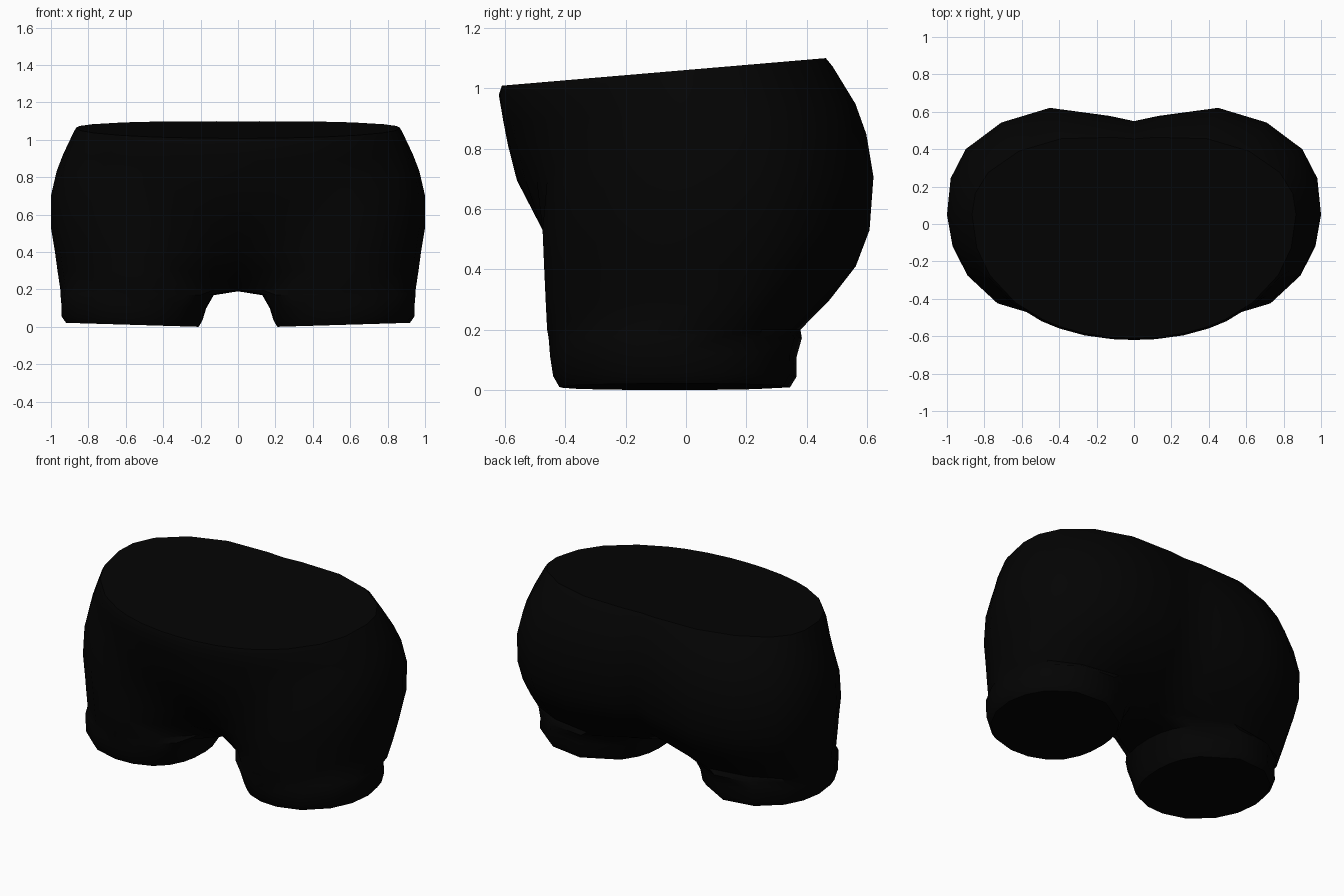
import bpy, bmesh, math

if "Cube" in bpy.data.objects:
    bpy.data.objects.remove(bpy.data.objects["Cube"])

INNER = 4     # spans across the inner thigh
# Columns from front centre round the hip to back centre: fraction of half width
COLS = [0, 0.13, 0.30, 0.45, 0.56, 0.73, 0.89, 0.97, 1, 0.98, 0.90, 0.71, 0.45, 0.13, 0]
SIDE = COLS.index(1)
# Matching angles round the leg
ANGLES = [-158, -142, -125, -105, -90, -65, -39, -18, 3, 21, 40, 68, 100, 138, 155]
ANGLES += [155 + 47 * i / INNER for i in range(1, INNER)]

# Leg rings: z, inner x, outer x, front y, back y
LEGS = [
    (0.00, 0.21, 0.92, -0.42, 0.35),
    (0.035, 0.19, 0.945, -0.44, 0.372),
    (0.10, 0.17, 0.945, -0.45, 0.372),
    (0.17, 0.13, 0.95, -0.455, 0.39),
]
# Hip rings: z, tilt, half width, belly y, thigh y, back y, back centre y, roundness
HIPS = [
    (0.20, 0.00, 0.95, -0.15, -0.46, 0.41, 0.20, 0.80),
    (0.30, 0.00, 0.965, -0.29, -0.465, 0.505, 0.36, 0.77),
    (0.41, 0.00, 0.98, -0.39, -0.47, 0.59, 0.46, 0.75),
    (0.53, 0.00, 1.00, -0.475, -0.475, 0.635, 0.53, 0.75),
    (0.70, 0.01, 1.00, -0.56, -0.46, 0.65, 0.55, 0.76),
    (0.83, 0.03, 0.97, -0.59, -0.43, 0.63, 0.55, 0.78),
    (0.92, 0.05, 0.935, -0.605, -0.36, 0.60, 0.52, 0.82),
    (1.03, 0.085, 0.882, -0.62, -0.2, 0.525, 0.475, 0.86),
    (1.06, 0.085, 0.866, -0.61, -0.2, 0.495, 0.455, 0.88),
]
YMID, THIGH_X = 0.05, 0.56


def power(v, e):
    return math.copysign(abs(v) ** e, v)


def arc(u, e=1.0):
    """Depth of a rounded outline at fraction u of its half width."""
    return max(0, 1 - u ** (2 / e)) ** (e / 2)


def leg_ring(z, xi, xo, yf, yb):
    cx, cy, rx, ry = (xi + xo) / 2, (yf + yb) / 2, (xo - xi) / 2, (yb - yf) / 2
    ring = []
    for a in map(math.radians, ANGLES):
        c, s = math.cos(a), math.sin(a)
        # Squarer at the inner front, rounder at the outer front
        e = 0.97 if s > 0 else (0.82 if c < 0 else 1.02)
        x, y = cx + rx * power(c, e), cy + ry * power(s, e)
        ring.append((x, y, z + 0.03 * (x - 0.2) * (1 if z < 0.15 else 0.3)))
    return ring


def hip_ring(z, tilt, w, belly, thigh, back, back_mid, e):
    ring = []
    for i, f in enumerate(COLS):
        x = w * f
        if i <= SIDE:
            # Thigh bulge, hollow towards the centre, with the belly over it
            u = max(0, (x - THIGH_X) / (w - THIGH_X))
            y = YMID - (YMID - thigh) * arc(min(1, u), 1 + 0.15 * z)
            if belly > thigh:
                y += (belly - thigh) * max(0, 1 - (x / 0.41) ** 2) ** 2
            else:
                y = min(y, YMID - (YMID - belly) * arc(f, 0.94 if z > 1 else 1))
        else:
            y = YMID + (back - YMID) * arc(f, e)
            y += (back_mid - back) * max(0, 1 - x / 0.45)
        ring.append((x, y, z + tilt * y))
    return ring


bm = bmesh.new()
add = lambda pts: [bm.verts.new(p) for p in pts]
legs = [add(leg_ring(*r)) for r in LEGS]
hips = [add(hip_ring(*r)) for r in HIPS]

# Crotch seam joins front centre to back centre under the body
z0, yf0, yb0 = HIPS[0][0], HIPS[0][3], HIPS[0][6]
seam = add([(0, yb0 + (yf0 - yb0) * i / INNER, z0 - 0.01) for i in range(1, INNER)])

# Leg tube up to the crotch
tube = legs + [hips[0] + seam]
for lo, hi in zip(tube, tube[1:]):
    n = len(lo)
    for i in range(n):
        j = (i + 1) % n
        bm.faces.new((lo[i], lo[j], hi[j], hi[i]))

# Hip shell above the crotch
for lo, hi in zip(hips, hips[1:]):
    for i in range(len(COLS) - 1):
        bm.faces.new((lo[i], lo[i + 1], hi[i + 1], hi[i]))

# Closed leg opening and waist
bm.faces.new(legs[0][::-1])
bm.faces.new(hips[-1])

# Mirror to the other side and weld the centre line
geom = bm.verts[:] + bm.edges[:] + bm.faces[:]
copy = bmesh.ops.duplicate(bm, geom=geom)["geom"]
for v in (g for g in copy if isinstance(g, bmesh.types.BMVert)):
    v.co.x = -v.co.x
bmesh.ops.reverse_faces(bm, faces=[g for g in copy if isinstance(g, bmesh.types.BMFace)])
bmesh.ops.remove_doubles(bm, verts=bm.verts[:], dist=0.0005)
bmesh.ops.recalc_face_normals(bm, faces=bm.faces[:])

mesh = bpy.data.meshes.new("shorts")
bm.to_mesh(mesh)
bm.free()
shorts = bpy.data.objects.new("shorts", mesh)
bpy.context.collection.objects.link(shorts)

black = bpy.data.materials.new("black fabric")
black.diffuse_color = (0.001, 0.001, 0.001, 1)
black.use_nodes = True
black.node_tree.nodes["Principled BSDF"].inputs["Base Color"].default_value = black.diffuse_color
mesh.materials.append(black)

bpy.context.view_layer.objects.active = shorts
shorts.select_set(True)
bpy.ops.object.shade_smooth_by_angle(angle=math.radians(42))
